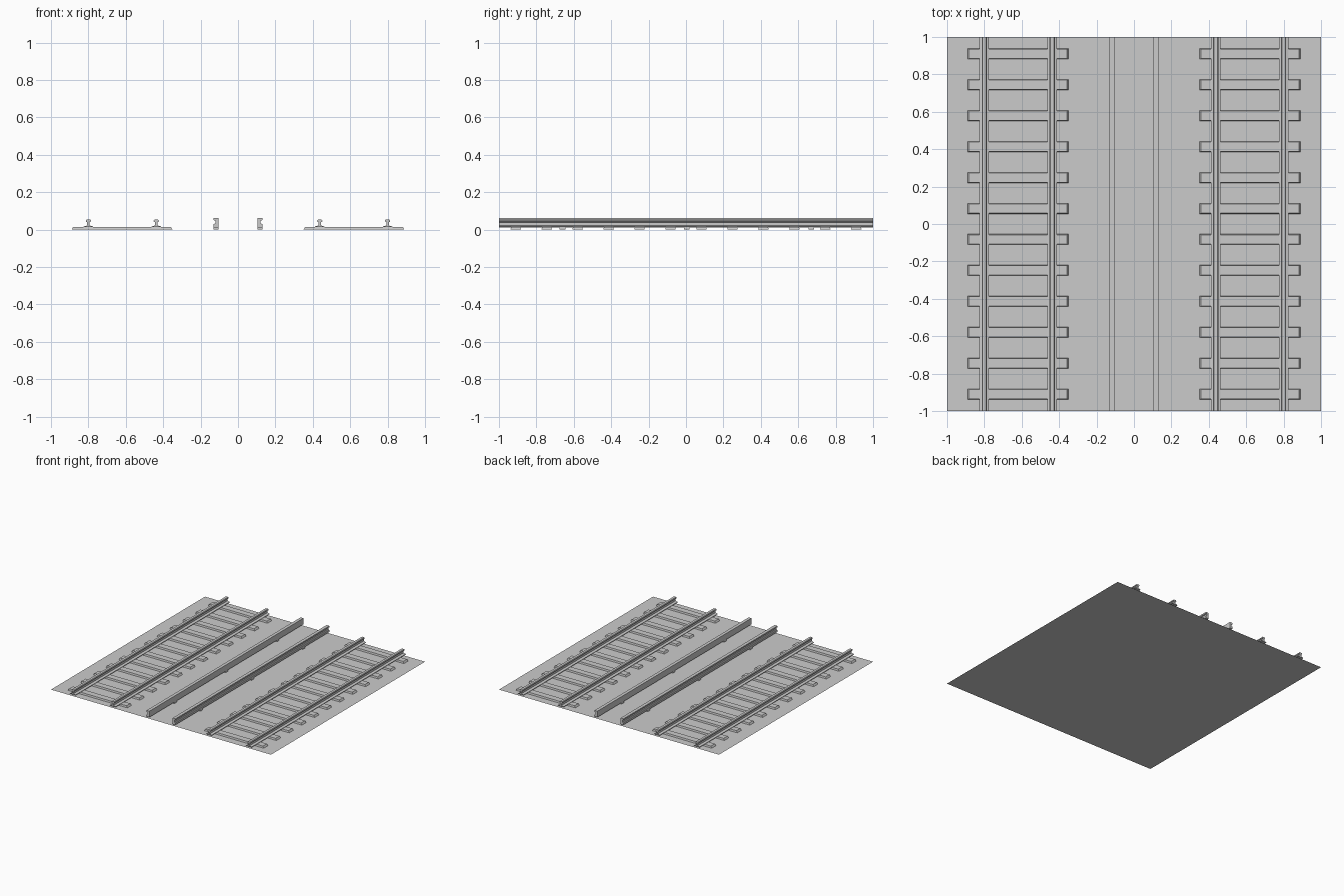
import bpy

# Remove the default cube
cube = bpy.data.objects.get("Cube")
if cube:
    bpy.data.objects.remove(cube, do_unlink=True)

# Single grey material
grey = bpy.data.materials.new("plain_grey")
grey.use_nodes = True
GREY = (0.6, 0.6, 0.6, 1)
grey.diffuse_color = GREY
grey.node_tree.nodes["Principled BSDF"].inputs["Base Color"].default_value = GREY


def add_mesh(name, verts, faces):
    mesh = bpy.data.meshes.new(name)
    mesh.from_pydata(verts, [], faces)
    mesh.materials.append(grey)
    obj = bpy.data.objects.new(name, mesh)
    bpy.context.collection.objects.link(obj)
    return obj


def extrude_along_y(name, profile, x, side=1):
    """Counter-clockwise (x, z) profile swept over the full length of the track."""
    points = [(x + side * px, pz) for px, pz in profile]
    if side < 0:
        points.reverse()
    n = len(points)
    verts = [(px, y, pz) for y in (-1, 1) for px, pz in points]
    faces = [(i, i + n, (i + 1) % n + n, (i + 1) % n) for i in range(n)]
    faces += [tuple(range(n)), tuple(reversed(range(n, 2 * n)))]
    return add_mesh(name, verts, faces)


def tapered_block(name, centre, size, z0, z1, inset):
    """Block whose top face is drawn in by inset (x, y)."""
    (cx, cy), (sx, sy) = centre, size
    verts = []
    for z, dx, dy in ((z0, 0, 0), (z1, *inset)):
        hx, hy = sx / 2 - dx, sy / 2 - dy
        verts += [(cx + a * hx, cy + b * hy, z)
                  for a, b in ((-1, -1), (1, -1), (1, 1), (-1, 1))]
    sides = [(i, (i + 1) % 4, (i + 1) % 4 + 4, i + 4) for i in range(4)]
    return add_mesh(name, verts, sides + [(3, 2, 1, 0), (4, 5, 6, 7)])


# Ground sheet
add_mesh("ground_sheet", [(-1, -1, 0), (1, -1, 0), (1, 1, 0), (-1, 1, 0)],
         [(0, 1, 2, 3)])

# Running rail: flat foot, thin web, wider head
half = [(0.025, 0.013), (0.025, 0.017), (0.006, 0.022), (0.006, 0.039),
        (0.014, 0.043), (0.014, 0.049), (0.01, 0.053)]
rail_profile = half + [(-x, z) for x, z in reversed(half)]

# Conductor rail: channel that opens outwards
channel_profile = [(-0.013, 0.012), (0.013, 0.012), (0.013, 0.028),
                   (0.008, 0.032), (0.003, 0.032), (0.003, 0.048),
                   (0.013, 0.051), (0.013, 0.062), (-0.013, 0.062)]

SLEEPERS = 12
for side, label in ((1, "left"), (-1, "right")):
    for part, x in (("inner", 0.437), ("outer", 0.80)):
        extrude_along_y(f"{label}_{part}_rail", rail_profile, side * x, side)
    extrude_along_y(f"{label}_conductor_rail", channel_profile, side * 0.118, side)

    # Sleepers with sloped ends
    for i in range(SLEEPERS):
        y = -0.91 + i * 1.82 / (SLEEPERS - 1)
        tapered_block(f"{label}_sleeper_{i + 1}", (side * 0.62, y), (0.54, 0.056),
                      0, 0.014, (0.009, 0.003))

    # Feet under the conductor rail
    for i, y in enumerate((-0.66, 0.005, 0.67)):
        tapered_block(f"{label}_conductor_foot_{i + 1}", (side * 0.118, y),
                      (0.026, 0.03), 0, 0.013, (0, 0))
